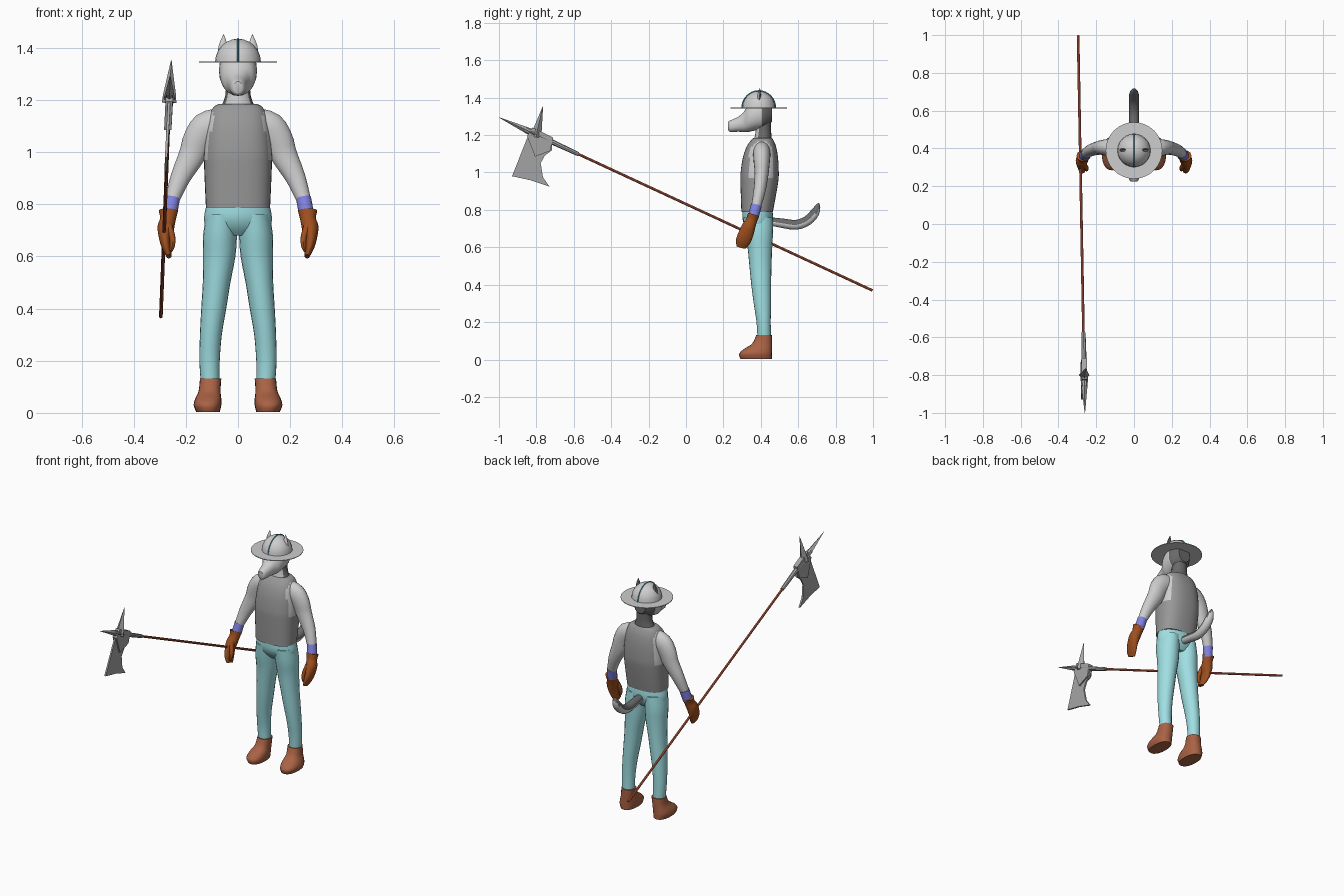
import bpy, bmesh, math
from mathutils import Vector

if "Cube" in bpy.data.objects:
    bpy.data.objects.remove(bpy.data.objects["Cube"])


def mat(name, r, g, b):
    m = bpy.data.materials.new(name)
    m.diffuse_color = [(c / 255) ** 2.2 for c in (r, g, b)] + [1]
    m.use_nodes = True
    m.node_tree.nodes["Principled BSDF"].inputs["Base Color"].default_value = m.diffuse_color
    return m


LIGHT = mat("light_grey", 204, 204, 204)
VEST = mat("vest_grey", 150, 150, 150)
PANTS = mat("pale_cyan", 158, 222, 226)
BOOT = mat("boot_brown", 168, 98, 70)
GLOVE = mat("glove_brown", 156, 80, 36)
CUFF = mat("cuff_blue", 128, 130, 226)
WOOD = mat("shaft_red_brown", 204, 100, 72)
STEEL = mat("steel", 165, 165, 165)
DARK = mat("dark_fur", 105, 105, 105)
TEAL = mat("crest_teal", 70, 160, 178)


def finish(name, bm, mats, rule=None, mirror=False, angle=40):
    bmesh.ops.recalc_face_normals(bm, faces=bm.faces)
    if rule:
        for f in bm.faces:
            f.material_index = int(rule(f.calc_center_median(), f.normal))
    me = bpy.data.meshes.new(name)
    bm.to_mesh(me)
    bm.free()
    for m in mats:
        me.materials.append(m)
    ob = bpy.data.objects.new(name, me)
    bpy.context.collection.objects.link(ob)
    bpy.ops.object.select_all(action='DESELECT')
    ob.select_set(True)
    bpy.context.view_layer.objects.active = ob
    bpy.ops.object.shade_smooth_by_angle(angle=math.radians(angle))
    if mirror:
        ob.modifiers.new("mirror", 'MIRROR').use_mirror_merge = False
    return ob


def spline(a, b, c, d, t):
    return [.5 * (2 * q + (r - p) * t + (2 * p - 5 * q + 4 * r - s) * t * t
                  + (3 * q - p - 3 * r + s) * t ** 3) for p, q, r, s in zip(a, b, c, d)]


def tube(name, mats, rings, ref=(1, 0, 0), tangent=None, n=20, power=2, steps=3, **kw):
    """Skin rings of (x, y, z, radius along ref, radius across ref)."""
    last = len(rings) - 1
    rows = []
    for i in range(last):
        a, b, c, d = (rings[max(0, min(last, j))] for j in (i - 1, i, i + 1, i + 2))
        rows += [spline(a, b, c, d, k / steps) for k in range(steps)]
    rows.append(rings[-1])
    bm = bmesh.new()
    loops = []
    for i, r in enumerate(rows):
        p = Vector(r[:3])
        t = Vector(tangent) if tangent else \
            Vector(rows[min(i + 1, len(rows) - 1)][:3]) - Vector(rows[max(i - 1, 0)][:3])
        t.normalize()
        u = Vector(ref)
        u = (u - t * u.dot(t)).normalized()
        v = t.cross(u)
        loop = []
        for k in range(n):
            a = 2 * math.pi * k / n
            c, s = math.cos(a), math.sin(a)
            c = math.copysign(abs(c) ** (2 / power), c)
            s = math.copysign(abs(s) ** (2 / power), s)
            loop.append(bm.verts.new(p + u * c * r[3] + v * s * r[4]))
        loops.append(loop)
    for a, b in zip(loops, loops[1:]):
        for k in range(n):
            bm.faces.new((a[k], a[(k + 1) % n], b[(k + 1) % n], b[k]))
    bm.faces.new(loops[0])
    bm.faces.new(loops[-1])
    return finish(name, bm, mats if isinstance(mats, list) else [mats], **kw)


UP = (0, 0, 1)

# Boots, trouser legs and hips
tube("boots", BOOT, [(.115, .375, .003, .045, .084), (.117, .372, .03, .053, .088),
                     (.114, .384, .055, .05, .076), (.109, .407, .085, .042, .053),
                     (.105, .418, .132, .041, .042)], tangent=UP, power=2.3, mirror=True)
tube("trouser_legs", PANTS, [(.107, .418, .12, .036, .036), (.109, .415, .2, .039, .038),
                             (.104, .408, .3, .042, .046), (.093, .402, .4, .048, .053),
                             (.082, .398, .5, .053, .059), (.072, .395, .6, .062, .066),
                             (.069, .39, .68, .065, .075), (.062, .385, .76, .06, .078)],
     tangent=UP, mirror=True)
tube("hips", PANTS, [(0, .39, .68, .05, .045), (0, .387, .71, .118, .068),
                     (0, .384, .75, .13, .082), (0, .382, .8, .12, .08)], tangent=UP, n=28)

# Vest, with the shirt showing in the armholes
tube("vest", [VEST, LIGHT], [(0, .38, .788, .123, .084), (0, .385, .85, .126, .091),
                             (0, .392, .95, .13, .101), (0, .394, 1.0, .13, .102),
                             (0, .398, 1.08, .122, .094), (0, .403, 1.14, .11, .078),
                             (0, .408, 1.175, .092, .058), (0, .41, 1.185, .07, .048)],
     tangent=UP, n=36, power=2.5,
     rule=lambda c, n: c.z > .97 and c.z < 1.17 and abs(c.x) > .095 and abs(c.y - .4) < .062)

# Sleeves, wrist bands and gloves
ARM = dict(ref=(0, 1, 0), mirror=True)
tube("sleeves", LIGHT, [(.075, .405, 1.108, .045, .06), (.122, .405, 1.092, .046, .062),
                        (.155, .405, 1.045, .042, .057), (.176, .404, .99, .037, .051),
                        (.222, .393, .9, .032, .038), (.253, .374, .815, .026, .027)], **ARM)
tube("wrist_bands", CUFF, [(.251, .376, .825, .029, .029), (.263, .36, .762, .029, .029)], **ARM)
tube("gloves", GLOVE, [(.267, .361, .775, .031, .037), (.269, .35, .742, .03, .03),
                       (.277, .335, .71, .036, .032), (.28, .32, .67, .04, .023),
                       (.274, .305, .632, .039, .017), (.264, .295, .6, .026, .01)], **ARM)
tube("thumbs", GLOVE, [(.268, .315, .72, .014, .016), (.252, .298, .675, .013, .012),
                       (.252, .29, .64, .012, .01), (.258, .288, .618, .006, .005)], n=10, **ARM)

# Neck, head, ears and tail: pale in front, dark behind
tube("neck", [LIGHT, DARK], [(0, .41, 1.15, .078, .052), (0, .412, 1.185, .06, .046),
                             (0, .414, 1.23, .047, .041), (0, .414, 1.32, .05, .042)],
     tangent=UP, rule=lambda c, n: n.y > -.7)
tube("head", [LIGHT, DARK], [(0, .225, 1.249, .016, .022), (0, .238, 1.248, .027, .031),
                             (0, .28, 1.258, .036, .04), (0, .31, 1.271, .046, .055),
                             (0, .335, 1.29, .064, .073), (0, .375, 1.308, .072, .082),
                             (0, .42, 1.316, .07, .08), (0, .46, 1.32, .04, .05)],
     tangent=(0, 1, 0), power=2.2, rule=lambda c, n: c.y > .4)
tube("ears", [LIGHT, DARK], [(.056, .39, 1.35, .024, .012), (.057, .391, 1.405, .018, .01),
                             (.055, .395, 1.452, .001, .001)],
     tangent=UP, n=8, mirror=True, rule=lambda c, n: n.y > -.1)
tube("tail", [LIGHT, DARK], [(0, .44, .74, .022, .022), (0, .52, .728, .026, .026),
                             (0, .59, .72, .027, .027), (0, .65, .743, .027, .027),
                             (0, .688, .783, .025, .025), (0, .705, .82, .014, .014),
                             (0, .709, .836, .003, .003)],
     n=14, rule=lambda c, n: n.z > 0)

# Kettle hat: brim, dome and crest
HY, HZ = .389, 1.345
tube("hat_brim", LIGHT, [(0, HY, HZ - .002, .15, .15), (0, HY, HZ + .002, .15, .15)],
     tangent=UP, n=32, steps=1)
tube("hat_dome", LIGHT, [(0, HY, HZ + .09 * math.sin(a), .088 * math.cos(a), .088 * math.cos(a))
                         for a in [math.radians(d) for d in (0, 15, 30, 45, 60, 75, 88)]],
     tangent=UP, n=24, steps=1)
tube("hat_crest", TEAL, [(0, HY + .089 * math.cos(a), HZ + .091 * math.sin(a), .003, .004)
                         for a in [math.pi * k / 16 for k in range(17)]],
     n=4, steps=1)


# Polearm: everything sits on one slanted line
def pole(y, z=None):
    line = .37 + .4635 * (.995 - y)
    z = line if z is None else z
    return (-.278 - .018 * y + .05 * (z - line), y, z)


def rod(name, m, stations, **kw):
    return tube(name, m, [pole(*s[:-1]) + (s[-1], s[-1]) for s in stations], steps=1, **kw)


def plate(name, pts, thick):
    bm = bmesh.new()
    sides = [[bm.verts.new(Vector(pole(y, z)) + Vector((s * thick / 2, 0, 0))) for y, z in pts]
             for s in (-1, 1)]
    for s in sides:
        bm.faces.new(s)
    for k in range(len(pts)):
        j = (k + 1) % len(pts)
        bm.faces.new((sides[0][k], sides[0][j], sides[1][j], sides[1][k]))
    finish(name, bm, [STEEL], angle=20)


rod("pole_shaft", WOOD, [(.997, .007), (-.72, .007)], n=8)
rod("pole_socket", STEEL, [(-.575, .011), (-.72, .014), (-.86, .016)], n=8)
rod("pole_tip_spike", STEEL, [(-.8, .022), (-.86, .016), (-1.0, .001)], n=4, angle=20)
rod("pole_back_spike", STEEL, [(-.8, 1.19, .028), (-.795, 1.225, .024), (-.765, 1.353, .001)],
    n=4, angle=20)
plate("pole_block", [(-.85, 1.195), (-.82, 1.24), (-.71, 1.187), (-.727, 1.115), (-.807, 1.085)], .028)
plate("axe_blade", [(-.845, 1.195), (-.93, .98), (-.83, .958), (-.73, .925), (-.765, .975),
                    (-.777, 1.05), (-.755, 1.09), (-.715, 1.12), (-.72, 1.17)], .01)
